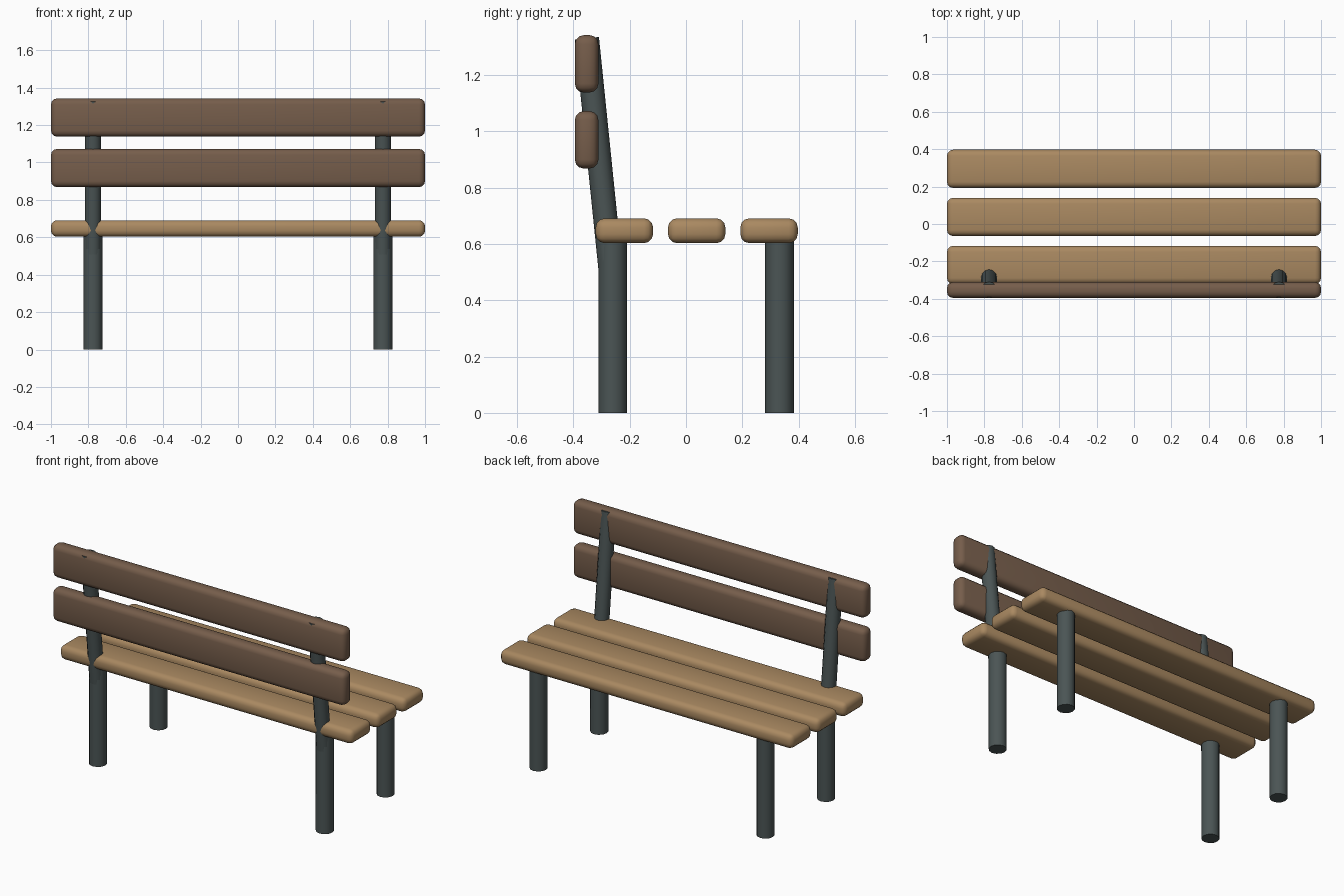
import bpy
from mathutils import Vector

if "Cube" in bpy.data.objects:
    bpy.data.objects.remove(bpy.data.objects["Cube"])


def material(name, color):
    m = bpy.data.materials.new(name)
    m.diffuse_color = (*color, 1)
    m.use_nodes = True
    m.node_tree.nodes["Principled BSDF"].inputs["Base Color"].default_value = m.diffuse_color
    return m


SEAT = material("seat_wood", (0.40, 0.25, 0.12))
BACK = material("back_wood", (0.18, 0.11, 0.07))
METAL = material("metal", (0.07, 0.09, 0.09))


def finish(obj, name, mat):
    obj.name = name
    obj.data.materials.append(mat)
    bpy.ops.object.shade_smooth_by_angle(angle=0.6)


# Rounded plank running along x
def slat(name, y, z, depth, height, mat):
    bpy.ops.mesh.primitive_cube_add(size=1, location=(0, y, z))
    obj = bpy.context.object
    obj.scale = (2, depth, height)
    bpy.ops.object.transform_apply(location=False, rotation=False, scale=True)
    bevel = obj.modifiers.new("rounding", 'BEVEL')
    bevel.width = 0.032
    bevel.segments = 3
    bpy.ops.object.modifier_apply(modifier=bevel.name)
    finish(obj, name, mat)


# Round post between two points
def post(name, start, end, radius):
    a, b = Vector(start), Vector(end)
    d = b - a
    bpy.ops.mesh.primitive_cylinder_add(vertices=12, radius=radius, depth=d.length,
                                        location=(a + b) / 2)
    obj = bpy.context.object
    # all posts lean only in the y-z plane
    obj.rotation_euler.x = -Vector((d.z, d.y)).angle_signed(Vector((1, 0)))
    finish(obj, name, METAL)


# Seat: three flat planks
for i, y in enumerate((-0.219, 0.038, 0.295)):
    slat(f"seat_slat_{i + 1}", y, 0.647, 0.204, 0.088, SEAT)

# Backrest: two upright planks
for i, z in enumerate((0.97, 1.24)):
    slat(f"back_slat_{i + 1}", -0.353, z, 0.084, 0.204, BACK)

# Legs and leaning back supports on both sides
for side, x in (("left", -0.775), ("right", 0.775)):
    post(f"{side}_front_leg", (x, -0.26, 0), (x, -0.26, 0.64), 0.051)
    post(f"{side}_rear_leg", (x, 0.332, 0), (x, 0.332, 0.64), 0.051)
    post(f"{side}_back_support", (x, -0.267, 0.50), (x, -0.352, 1.331), 0.043)
